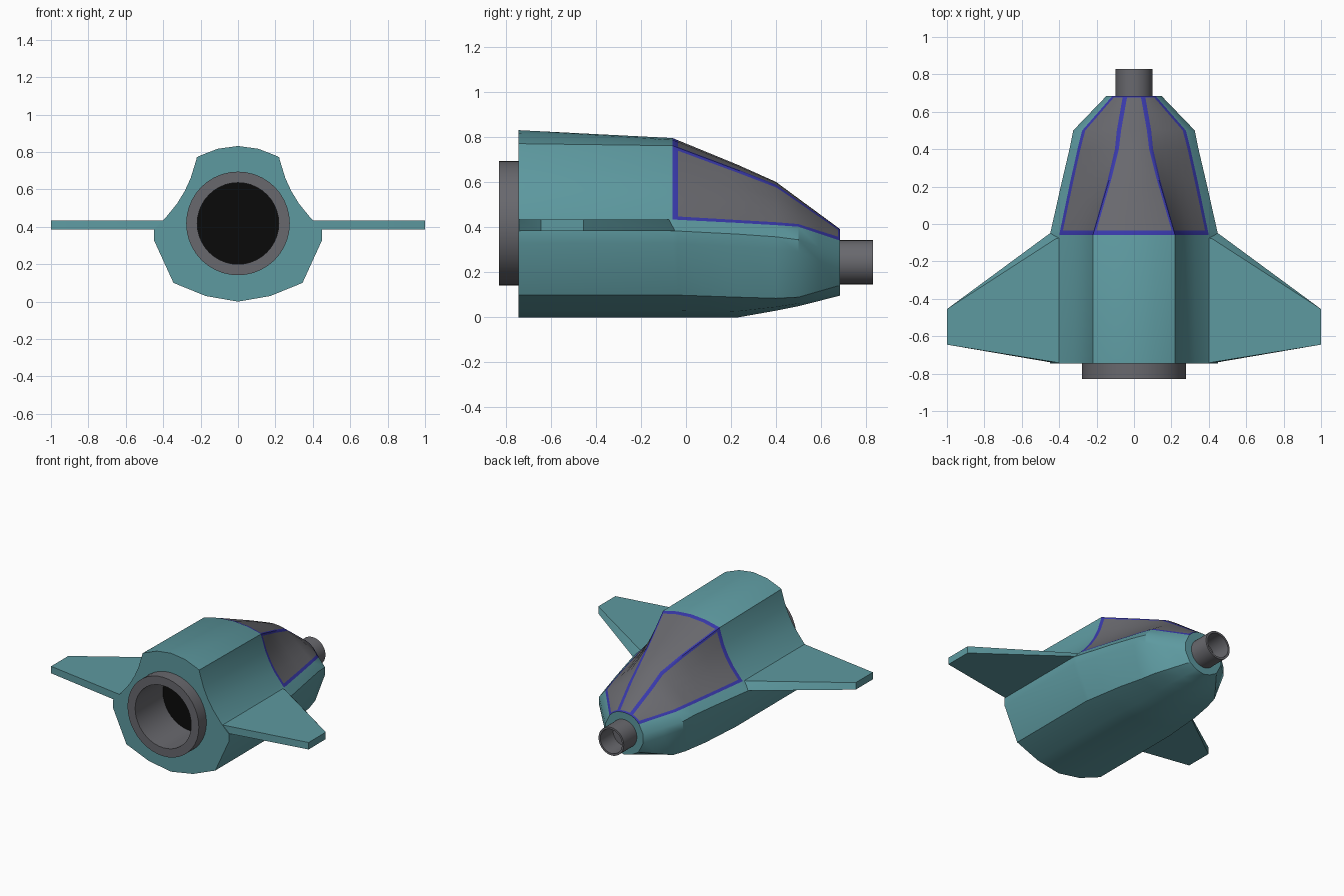
import bpy, bmesh, math

if "Cube" in bpy.data.objects:
    bpy.data.objects.remove(bpy.data.objects["Cube"])


def material(name, rgb):
    m = bpy.data.materials.new(name)
    m.diffuse_color = (*rgb, 1)
    m.use_nodes = True
    m.node_tree.nodes["Principled BSDF"].inputs["Base Color"].default_value = m.diffuse_color
    return m


TEAL = material("teal_paint", (0.11, 0.32, 0.35))
GREY = material("dark_grey", (0.14, 0.14, 0.155))
BLUE = material("blue_trim", (0.04, 0.04, 0.40))
BLACK = material("black", (0.003, 0.003, 0.003))


def finish(name, bm, mats, angle=30):
    bmesh.ops.recalc_face_normals(bm, faces=bm.faces)
    me = bpy.data.meshes.new(name)
    bm.to_mesh(me)
    bm.free()
    ob = bpy.data.objects.new(name, me)
    bpy.context.collection.objects.link(ob)
    for m in mats:
        me.materials.append(m)
    bpy.ops.object.select_all(action='DESELECT')
    ob.select_set(True)
    bpy.context.view_layer.objects.active = ob
    bpy.ops.object.shade_smooth_by_angle(angle=math.radians(angle))
    return ob


# Hull stations: y, top z, ridge x z, side hollow, sill x z,
#                flank x, z upper, z lower, chine x z, keel z
KEYS = [
    (-0.745, .832, .22, .772, .028, .40, .435, .45, .385, .33, .345, .10, .0),
    (-0.06, .797, .22, .763, .028, .40, .435, .45, .385, .33, .345, .10, .0),
    (0.23, .678, .135, .654, .015, .340, .42, .385, .370, .315, .31, .09, .0),
    (0.40, .602, .092, .586, .0, .302, .41, .345, .358, .305, .275, .085, .03),
    (0.50, .528, .080, .516, -.006, .277, .403, .325, .345, .29, .25, .09, .05),
    (0.685, .392, .047, .387, -.006, .115, .341, .147, .275, .215, .11, .143, .097),
]


def station(y):
    for a, b in zip(KEYS, KEYS[1:]):
        if y <= b[0] + 1e-6:
            t = (y - a[0]) / (b[0] - a[0])
            return [p + (q - p) * t for p, q in zip(a, b)]


def section(y):
    """Full closed outline at y: right half top to keel, then the mirrored half."""
    _, top, rx, rz, hollow, sx, sz, fx, fz1, fz2, cx, cz, keel = station(y)
    dx, dz = sx - rx, sz - rz
    length = math.hypot(dx, dz)

    def crown(x):
        return (x, top + (rz - top) * (x / rx) ** 2)

    def side(t):
        h = hollow * 4 * t * (1 - t)
        return (rx + dx * t + dz / length * h, rz + dz * t - dx / length * h)

    half = [crown(0), crown(rx / 2), crown(rx - .011), (rx, rz), side(.013 / length),
            side(.3), side(.5), side(.7), side(1 - .02 / length), (sx, sz),
            (fx, fz1), (fx, fz2), (cx, cz), (cx / 2, keel + .3 * (cz - keel)), (0, keel)]
    return half + [(-x, z) for x, z in half[-2:0:-1]]


# Hull with canopy panels and trim coloured by grid position
HALF = 14
TRIM = {2, 3, 8}
ENGINE_Z, NOSE_Z = 0.418, 0.245
ys = [-0.745, -0.06, -0.036, 0.1, 0.23, 0.40, 0.50, 0.59, 0.675, 0.685]
bm = bmesh.new()
rings = [[bm.verts.new((x, y, z)) for x, z in section(y)] for y in ys]
n = len(rings[0])
for i in range(len(ys) - 1):
    for j in range(n):
        k = (j + 1) % n
        f = bm.faces.new((rings[i][j], rings[i][k], rings[i + 1][k], rings[i + 1][j]))
        col = j if j < HALF else n - 1 - j
        if i >= 1 and col <= 8:
            f.material_index = 2 if col in TRIM or i in (1, len(ys) - 2) else 1
# Rear bulkhead with the engine opening
hole = []
for v in rings[0]:
    a = math.atan2(v.co.z - ENGINE_Z, v.co.x)
    hole.append(bm.verts.new((.25 * math.cos(a), ys[0], ENGINE_Z + .25 * math.sin(a))))
for j in range(n):
    k = (j + 1) % n
    bm.faces.new((rings[0][j], rings[0][k], hole[k], hole[j]))
bm.faces.new(rings[-1])
finish("hull", bm, [TEAL, GREY, BLUE], 28)


# Wings: flat swept plates, mirrored
PLAN = [(.38, -.03), (.45, -.05), (1.0, -.455), (1.0, -.645), (.42, -.744), (.38, -.744)]
for name, s in (("wing_right", 1), ("wing_left", -1)):
    bm = bmesh.new()
    lower = [bm.verts.new((s * x, y, .385)) for x, y in PLAN]
    # upper edge meets the hull further in, just behind the canopy
    upper = [bm.verts.new((s * (x - (.03 if x < .46 else 0)), y - (.03 if y > -.1 else 0), .434))
             for x, y in PLAN]
    bm.faces.new(lower)
    bm.faces.new(upper)
    for j in range(len(PLAN)):
        k = (j + 1) % len(PLAN)
        bm.faces.new((lower[j], lower[k], upper[k], upper[j]))
    finish(name, bm, [TEAL])


def lathe(name, profile, zc, mat, seg=40):
    """Revolve (radius, y) points around the y axis at height zc; radius 0 closes a disc."""
    bm = bmesh.new()
    loops = []
    for r, y in profile:
        loops.append([bm.verts.new((r * math.cos(2 * math.pi * i / seg), y,
                                    zc + r * math.sin(2 * math.pi * i / seg)))
                      for i in range(seg)])
    for a, b in zip(loops, loops[1:]):
        for i in range(seg):
            k = (i + 1) % seg
            bm.faces.new((a[i], a[k], b[k], b[i]))
    bmesh.ops.remove_doubles(bm, verts=bm.verts, dist=1e-5)
    return finish(name, bm, [mat])


# Rear engine nozzle and its dark interior
lathe("engine_nozzle", [(.277, -.74), (.277, -.83), (.218, -.83), (.218, -.52)], ENGINE_Z, GREY)
lathe("engine_interior", [(.218, -.522), (0, -.522)], ENGINE_Z, BLACK)

# Nose barrel, hollow
lathe("nose_barrel", [(.098, .68), (.098, .83), (.084, .83), (.084, .69), (0, .69)], NOSE_Z, GREY)
